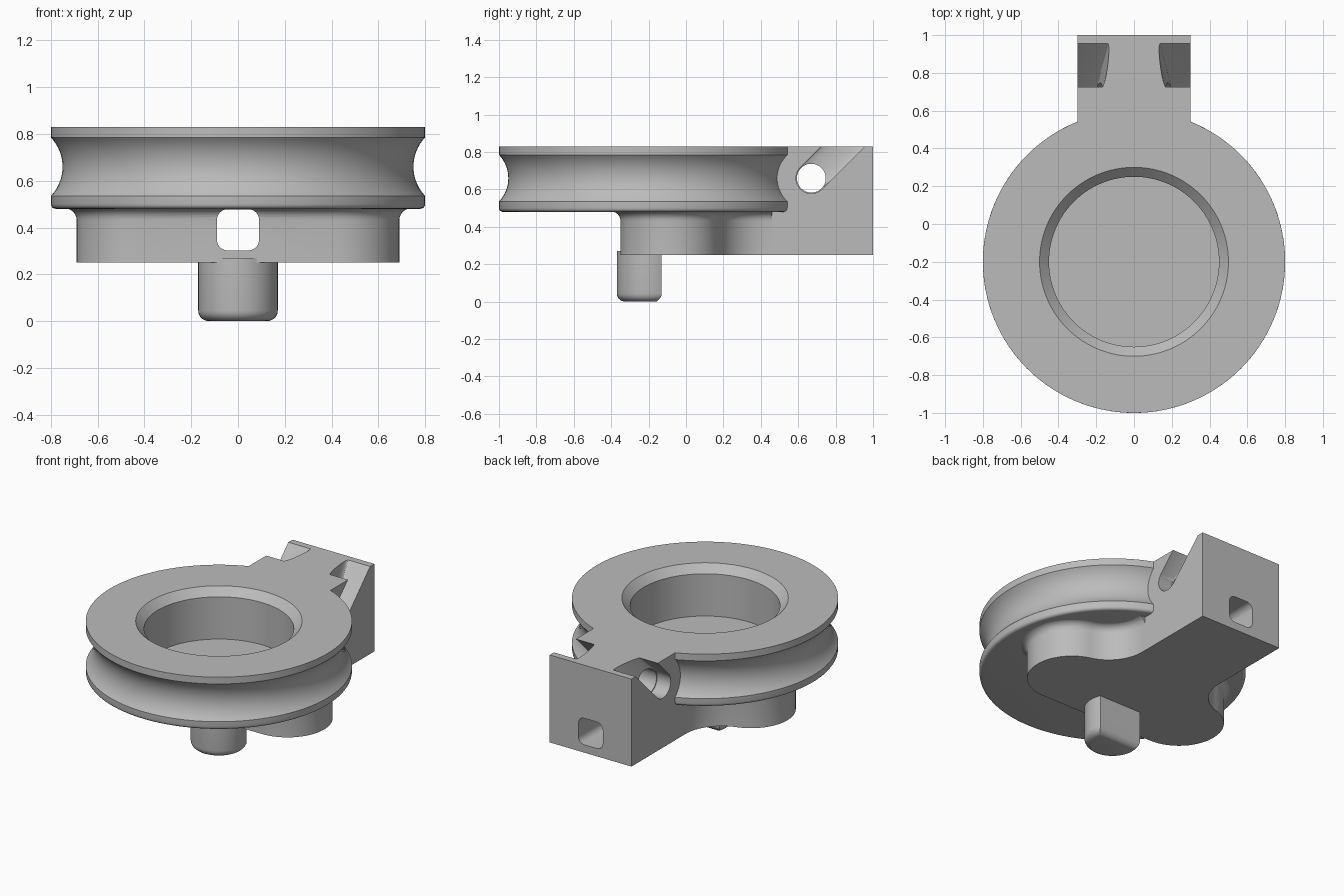
import bpy, bmesh, math
from mathutils import Vector

cube = bpy.data.objects.get("Cube")
if cube:
    bpy.data.objects.remove(cube)

grey = bpy.data.materials.new("plain grey")
grey.use_nodes = True
colour = (0.5, 0.5, 0.5, 1)
grey.diffuse_color = colour
grey.node_tree.nodes["Principled BSDF"].inputs["Base Color"].default_value = colour

AXIS_Y = -0.2  # wheel axis


def finish(bm, name, cutter=False):
    bmesh.ops.recalc_face_normals(bm, faces=bm.faces)
    mesh = bpy.data.meshes.new(name)
    bm.to_mesh(mesh)
    bm.free()
    ob = bpy.data.objects.new(name, mesh)
    bpy.context.collection.objects.link(ob)
    mesh.materials.append(grey)
    if cutter:
        ob.hide_render = True
        ob.hide_set(True)
    return ob


def loft(rings, name, cutter=False):
    """Skin a stack of closed rings and cap both ends."""
    bm = bmesh.new()
    rows = [[bm.verts.new(p) for p in ring] for ring in rings]
    n = len(rows[0])
    for a, b in zip(rows, rows[1:]):
        for i in range(n):
            j = (i + 1) % n
            bm.faces.new((a[i], a[j], b[j], b[i]))
    bm.faces.new(rows[0])
    bm.faces.new(rows[-1])
    return finish(bm, name, cutter)


def arc(cx, cy, r, a0, a1, steps):
    return [(cx + r * math.cos(math.radians(a0 + (a1 - a0) * i / steps)),
             cy + r * math.sin(math.radians(a0 + (a1 - a0) * i / steps)))
            for i in range(steps + 1)]


def cut(ob, *cutters):
    for c in cutters:
        m = ob.modifiers.new(c.name, 'BOOLEAN')
        m.operation = 'DIFFERENCE'
        m.solver = 'EXACT'
        m.object = c
    bpy.context.view_layer.objects.active = ob
    for m in list(ob.modifiers):
        bpy.ops.object.modifier_apply(modifier=m.name)


def smooth(ob):
    bpy.ops.object.select_all(action='DESELECT')
    ob.select_set(True)
    bpy.context.view_layer.objects.active = ob
    bpy.ops.object.shade_smooth_by_angle(angle=math.radians(32))


# Grooved wheel with a chamfered blind bore
groove = arc(0.931, 0.66, 0.181, 136.3, 223.7, 16)
profile = ([(0, 0.5), (0.45, 0.5), (0.45, 0.78), (0.5, 0.83), (0.8, 0.83)]
           + groove + arc(0.78, 0.5, 0.02, 0, -90, 4) + [(0, 0.48)])
bm = bmesh.new()
vs = [bm.verts.new((r, AXIS_Y, z)) for r, z in profile]
edges = [bm.edges.new(pair) for pair in zip(vs, vs[1:])]
bmesh.ops.spin(bm, geom=vs + edges, cent=(0, AXIS_Y, 0), axis=(0, 0, 1),
               angle=math.tau, steps=128)
bmesh.ops.remove_doubles(bm, verts=bm.verts, dist=0.0002)
wheel = finish(bm, "grooved_wheel")


# Two-lobed lower body, flaring into the wheel
def outline(d):
    half = (arc(0.42, -0.08, 0.27 + d, -90, 74.4, 28)
            + arc(0.564, 0.434, 0.264 - d, 254.4, 180, 16) + [(0.3 + d, 0.46)])
    return half + [(-x, y) for x, y in reversed(half)]


levels = [(0, 0.25)]
for i in range(7):
    a = math.radians(15 * i)
    levels.append((0.05 * (1 - math.cos(a)), 0.432 + 0.05 * math.sin(a)))
body = loft([[(x, y, z) for x, y in outline(d)] for d, z in levels], "lower_body")

# Rectangular mounting arm
bm = bmesh.new()
bmesh.ops.create_cube(bm, size=1)
for v in bm.verts:
    v.co = Vector((v.co.x * 0.6, 0.71 + v.co.y * 0.58, 0.54 + v.co.z * 0.58))
arm = finish(bm, "mounting_arm")

# Rounded square tunnel from front to back
section = []
for sx, sz, a in ((1, 1, 0), (-1, 1, 90), (-1, -1, 180), (1, -1, 270)):
    section += arc(sx * 0.045, 0.39 + sz * 0.043, 0.045, a, a + 90, 6)
tunnel = loft([[(x, y, z) for x, z in section] for y in (-1.2, 1.2)],
              "tunnel_cutter", True)

# Cross hole through the arm
hole = loft([[(x, y, z) for y, z in arc(0.67, 0.66, 0.077, 0, 352.5, 47)]
             for x in (-0.5, 0.5)], "cross_hole_cutter", True)


# Slanted open slots rising backwards from the hole, with leaning inner walls
def slot(side, name):
    bm = bmesh.new()
    for x, shift in ((0.2, 0), (0.4, 0), (0.12, 0.3), (0.4, 0.3)):
        for y, z in arc(0.67, 0.66, 0.082, 0, 352.5, 47):
            bm.verts.new((side * x, y + shift, z + shift))
    res = bmesh.ops.convex_hull(bm, input=bm.verts)
    loose = {g for g in res["geom_interior"] + res["geom_unused"]
             if isinstance(g, bmesh.types.BMVert)}
    bmesh.ops.delete(bm, geom=list(loose), context='VERTS')
    return finish(bm, name, True)


slots = [slot(1, "left_slot_cutter"), slot(-1, "right_slot_cutter")]
cut(body, tunnel)
cut(arm, tunnel, hole, *slots)

# D-shaped locating peg, flat at the back, rounded underneath
bm = bmesh.new()
flat = math.degrees(math.asin(0.07 / 0.17))
ring = [bm.verts.new((x, y, 0)) for x, y in
        arc(0, AXIS_Y, 0.17, 180 - flat, 360 + flat, 48)]
base = bm.faces.new(ring)
top = bmesh.ops.extrude_face_region(bm, geom=[base])
bmesh.ops.translate(bm, vec=(0, 0, 0.27),
                    verts=[g for g in top["geom"] if isinstance(g, bmesh.types.BMVert)])
low = [e for e in bm.edges if all(v.co.z < 0.01 for v in e.verts)]
bmesh.ops.bevel(bm, geom=low, offset=0.045, segments=5, profile=0.5,
                affect='EDGES', clamp_overlap=False)
peg = finish(bm, "locating_peg")

for ob in (wheel, body, arm, peg):
    smooth(ob)
